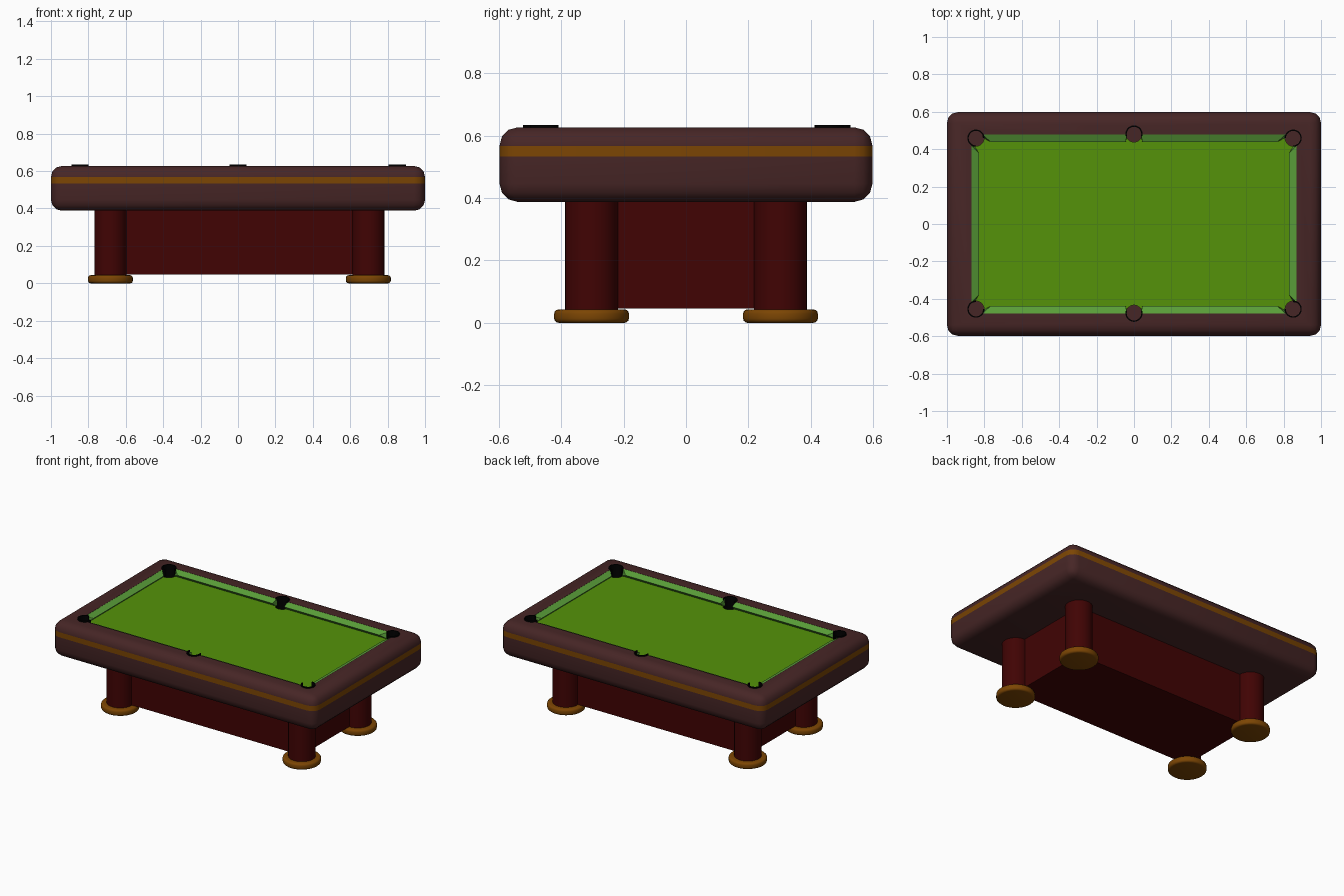
import bpy, bmesh, math
from mathutils import Matrix, Vector

if "Cube" in bpy.data.objects:
    bpy.data.objects.remove(bpy.data.objects["Cube"])


def material(name, rgb):
    m = bpy.data.materials.new(name)
    m.diffuse_color = (*rgb, 1)
    m.use_nodes = True
    m.node_tree.nodes["Principled BSDF"].inputs["Base Color"].default_value = m.diffuse_color
    return m


WOOD = material("dark_wood", (0.062, 0.019, 0.019))
TRIM = material("amber_trim", (0.2, 0.06, 0.001))
RED = material("red_wood", (0.052, 0.001, 0.001))
FELT = material("felt", (0.09, 0.29, 0.003))
CUSHION = material("cushion_felt", (0.1, 0.34, 0.04))
BLACK = material("black", (0.0, 0.0, 0.0))


def finish(bm, name, *mats, smooth=True):
    bmesh.ops.recalc_face_normals(bm, faces=bm.faces[:])
    me = bpy.data.meshes.new(name)
    bm.to_mesh(me)
    bm.free()
    ob = bpy.data.objects.new(name, me)
    bpy.context.collection.objects.link(ob)
    for m in mats:
        me.materials.append(m)
    if smooth:
        bpy.ops.object.select_all(action='DESELECT')
        ob.select_set(True)
        bpy.context.view_layer.objects.active = ob
        bpy.ops.object.shade_smooth_by_angle(angle=math.radians(35))
    return ob


def box_bm(x0, x1, y0, y1, z0, z1):
    bm = bmesh.new()
    mat = (Matrix.Translation(((x0 + x1) / 2, (y0 + y1) / 2, (z0 + z1) / 2))
           @ Matrix.Diagonal((x1 - x0, y1 - y0, z1 - z0, 1)))
    bmesh.ops.create_cube(bm, size=1, matrix=mat)
    return bm


def cylinder_bm(x, y, z0, z1, r, bevel=0):
    bm = bmesh.new()
    bmesh.ops.create_cone(bm, cap_ends=True, segments=32, radius1=r, radius2=r, depth=z1 - z0,
                          matrix=Matrix.Translation((x, y, (z0 + z1) / 2)))
    if bevel:
        rims = [e for e in bm.edges if abs(e.verts[0].co.z - e.verts[1].co.z) < 1e-5]
        bmesh.ops.bevel(bm, geom=rims, offset=bevel, segments=3, profile=0.5, affect='EDGES')
    return bm


def cut(ob, bm):
    cutter = finish(bm, "cutter", smooth=False)
    cutter.hide_render = True
    mod = ob.modifiers.new("cut", 'BOOLEAN')
    mod.operation = 'DIFFERENCE'
    mod.solver = 'EXACT'
    mod.object = cutter
    bpy.context.view_layer.objects.active = ob
    bpy.ops.object.modifier_apply(modifier=mod.name)
    bpy.data.objects.remove(cutter)


# pocket centres with outward angle and half sweep of the collar
pockets = [(0.003 + sx * 0.848, 0.002 + sy * 0.457, math.atan2(sy, sx), math.radians(135))
           for sx in (-1, 1) for sy in (-1, 1)]
pockets += [(0, 0.002 + sy * 0.479, sy * math.pi / 2, math.radians(105)) for sy in (-1, 1)]

# rounded frame with a coloured band
HX, HY, TOP, FELT_Z = 0.87, 0.478, 0.627, 0.583
bm = box_bm(-1, 1, -0.598, 0.598, 0.388, TOP)
bmesh.ops.bevel(bm, geom=bm.edges[:], offset=0.058, segments=3, profile=0.5, affect='EDGES')
for z in (0.533, 0.568):
    bmesh.ops.bisect_plane(bm, geom=bm.verts[:] + bm.edges[:] + bm.faces[:],
                           plane_co=(0, 0, z), plane_no=(0, 0, 1))
for f in bm.faces:
    if 0.533 < f.calc_center_median().z < 0.568:
        f.material_index = 1
frame = finish(bm, "table_frame", WOOD, TRIM)
cut(frame, box_bm(-HX, HX, -HY, HY, FELT_Z - 0.01, 0.8))

# felt bed
bed = finish(box_bm(-HX, HX, -HY, HY, FELT_Z - 0.01, FELT_Z), "felt_bed", FELT, smooth=False)

# pocket holes and black collars open towards the bed
for i, (x, y, a, sweep) in enumerate(pockets):
    for ob in (frame, bed):
        cut(ob, cylinder_bm(x, y, 0.50, 0.8, 0.043))
    bm = bmesh.new()
    n = 26
    rings = []
    for k in range(n + 1):
        t = a - sweep + 2 * sweep * k / n
        rings.append([bm.verts.new((x + r * math.cos(t), y + r * math.sin(t), z))
                      for r, z in ((0.039, 0.505), (0.046, 0.505), (0.046, 0.635), (0.039, 0.635))])
    for p, q in zip(rings, rings[1:]):
        for j in range(4):
            bm.faces.new((p[j], p[(j + 1) % 4], q[(j + 1) % 4], q[j]))
    bm.faces.new(rings[0])
    bm.faces.new(rings[-1])
    finish(bm, f"pocket_collar_{i + 1}", BLACK)


# cushions: wedge section, shorter along the nose
def cushion(name, origin, inward, rail, nose):
    inward = Vector(inward)
    along = Vector((abs(inward.y), abs(inward.x), 0))
    bm = bmesh.new()
    ends = []
    for r, s in zip(rail, nose):
        ends.append([bm.verts.new(Vector(origin) + along * t + inward * d + Vector((0, 0, z)))
                     for t, d, z in ((r, 0, TOP - 0.001), (s, 0.04, 0.608),
                                     (r, 0.015, FELT_Z), (r, 0, FELT_Z))])
    for j in range(4):
        k = (j + 1) % 4
        bm.faces.new((ends[0][j], ends[0][k], ends[1][k], ends[1][j]))
    bm.faces.new(ends[0])
    bm.faces.new(ends[1])
    finish(bm, name, CUSHION, smooth=False)


for s, side in ((-1, "front"), (1, "back")):
    cushion(f"{side}_right_cushion", (0, s * HY, 0), (0, -s, 0), (0.038, 0.81), (0.045, 0.765))
    cushion(f"{side}_left_cushion", (0, s * HY, 0), (0, -s, 0), (-0.038, -0.81), (-0.045, -0.765))
for s, side in ((-1, "left"), (1, "right")):
    cushion(f"{side}_cushion", (s * HX, 0, 0), (-s, 0, 0), (-0.42, 0.42), (-0.38, 0.38))

# base cabinet
finish(box_bm(-0.68, 0.695, -0.303, 0.303, 0.046, 0.39), "base_cabinet", RED, smooth=False)

# legs and feet
for x, lr in ((-0.682, "left"), (0.697, "right")):
    for s, fb in ((-1, "front"), (1, "back")):
        finish(cylinder_bm(x, s * 0.303, 0.04, 0.39, 0.085), f"{fb}_{lr}_leg", RED)
        finish(cylinder_bm(x, s * 0.303, 0, 0.043, 0.12, 0.014), f"{fb}_{lr}_foot", TRIM)
